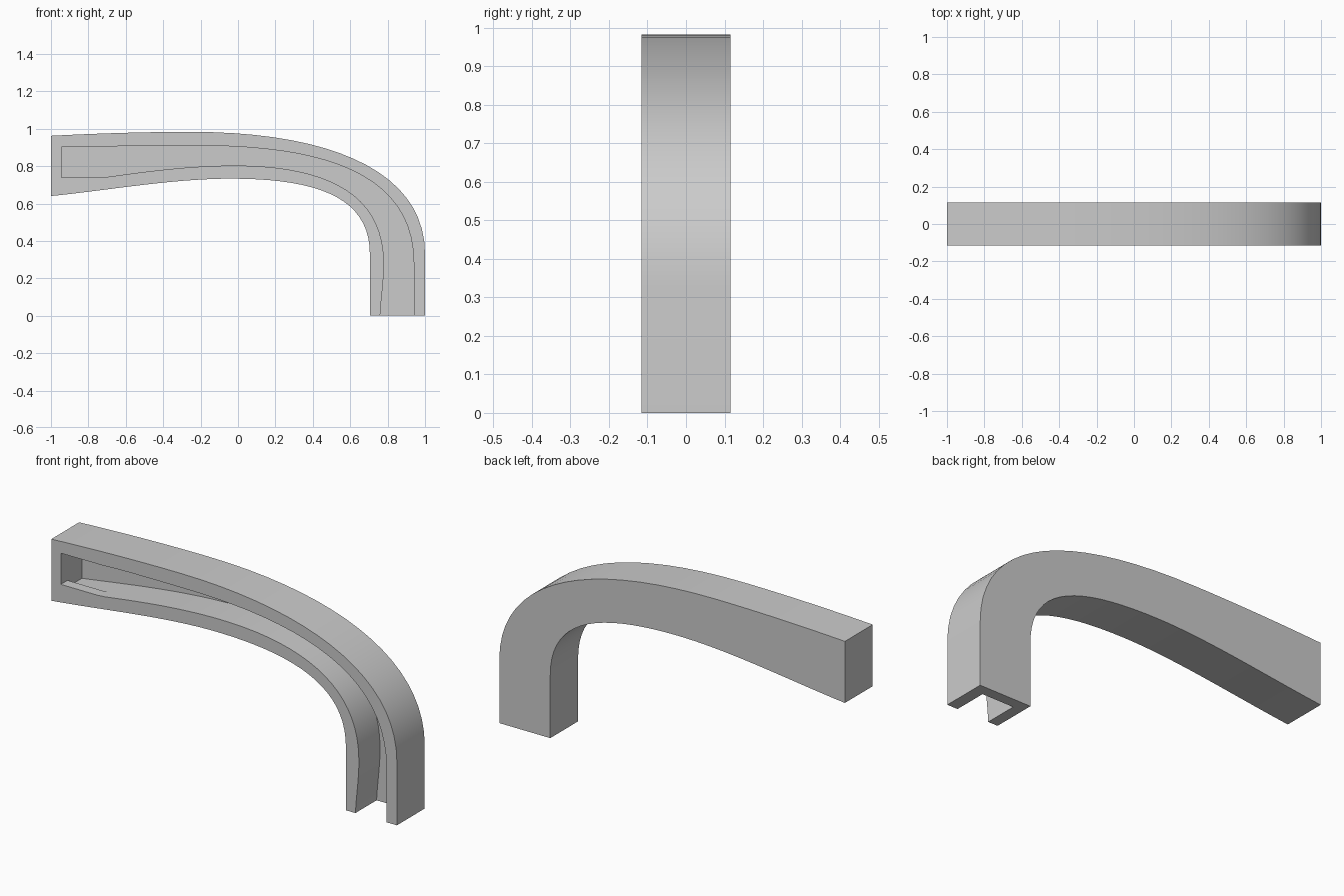
import bpy
import bmesh
import math
from mathutils import Vector
from mathutils.geometry import interpolate_bezier

cube = bpy.data.objects.get("Cube")
if cube:
    bpy.data.objects.remove(cube, do_unlink=True)

FRONT, BACK = -0.115, 0.115
LIP, WALL = -0.06, 0.06      # rear of the low front lip, face of the back wall
LIP_Z = 0.74


def curve(*segments, steps=20):
    """Join cubic Bezier segments, each four (x, z) points, into one path."""
    path = []
    for seg in segments:
        pts = interpolate_bezier(*[Vector(p) for p in seg], steps)
        path += [tuple(p) for p in (pts[1:] if path else pts)]
    return path


# Outer and inner edges of the bent arm, running from the left tip to the foot
top_edge = curve(((-1, 0.962), (-0.75, 0.975), (-0.5, 0.983), (-0.25, 0.983)),
                 ((-0.25, 0.983), (0.5, 0.983), (1, 0.77), (1, 0.33))) + [(1, 0)]
under_edge = curve(((-1, 0.64), (-0.7, 0.67), (-0.35, 0.733), (-0.04, 0.733)),
                   ((-0.04, 0.733), (0.43, 0.733), (0.705, 0.63), (0.705, 0.33))) + [(0.705, 0)]

# Edges of the channel cut into the front
slot_top = [(-0.945, 0.903), (-0.7, 0.904)] + curve(
    ((-0.6, 0.908), (-0.45, 0.91), (-0.3, 0.91), (-0.15, 0.909)),
    ((-0.15, 0.909), (0.5, 0.9), (0.94, 0.74), (0.94, 0.28))) + [(0.94, 0)]
slot_floor = curve(((-0.945, 0.705), (-0.7, 0.74), (-0.35, 0.803), (-0.02, 0.803)),
                   ((-0.02, 0.803), (0.46, 0.803), (0.78, 0.66), (0.78, 0.28)),
                   ((0.78, 0.28), (0.78, 0.18), (0.765, 0.1), (0.76, 0)))

outline = top_edge[::-1] + under_edge
slot = slot_floor[::-1] + slot_top
# The front lip levels off the floor of the slot near the tip
lip_slot = [(x, max(z, LIP_Z) if x < -0.4 else z) for x, z in slot]

bm = bmesh.new()


def row(path, y):
    return [bm.verts.new((x, y, z)) for x, z in path]


def strip(a, b):
    for i in range(len(a) - 1):
        bm.faces.new((a[i], a[i + 1], b[i + 1], b[i]))


# Outside skin, front rim and back
outer_front, outer_back = row(outline, FRONT), row(outline, BACK)
strip(outer_front, outer_back)
bm.faces.new(outer_back)

# Channel walls with the lip step, and the channel's back wall
layers = [row(lip_slot, FRONT), row(lip_slot, LIP), row(slot, LIP), row(slot, WALL)]
for near, far in zip(layers, layers[1:]):
    strip(near, far)
bm.faces.new(outer_front + layers[0])
bm.faces.new(layers[-1])

# Weld the parts where there is no step, then close the foot
bmesh.ops.remove_doubles(bm, verts=bm.verts[:], dist=0.0001)
bmesh.ops.holes_fill(bm, edges=[e for e in bm.edges if e.is_boundary], sides=0)
bmesh.ops.recalc_face_normals(bm, faces=bm.faces[:])

mesh = bpy.data.meshes.new("channelled_arm")
bm.to_mesh(mesh)
bm.free()
arm = bpy.data.objects.new("channelled_arm", mesh)
bpy.context.collection.objects.link(arm)

# Plain grey finish
grey = bpy.data.materials.new("plain_grey")
grey.use_nodes = True
colour = (0.6, 0.6, 0.6, 1)
grey.diffuse_color = colour
grey.node_tree.nodes["Principled BSDF"].inputs["Base Color"].default_value = colour
mesh.materials.append(grey)

bpy.ops.object.select_all(action='DESELECT')
arm.select_set(True)
bpy.context.view_layer.objects.active = arm
bpy.ops.object.shade_smooth_by_angle(angle=math.radians(30))
